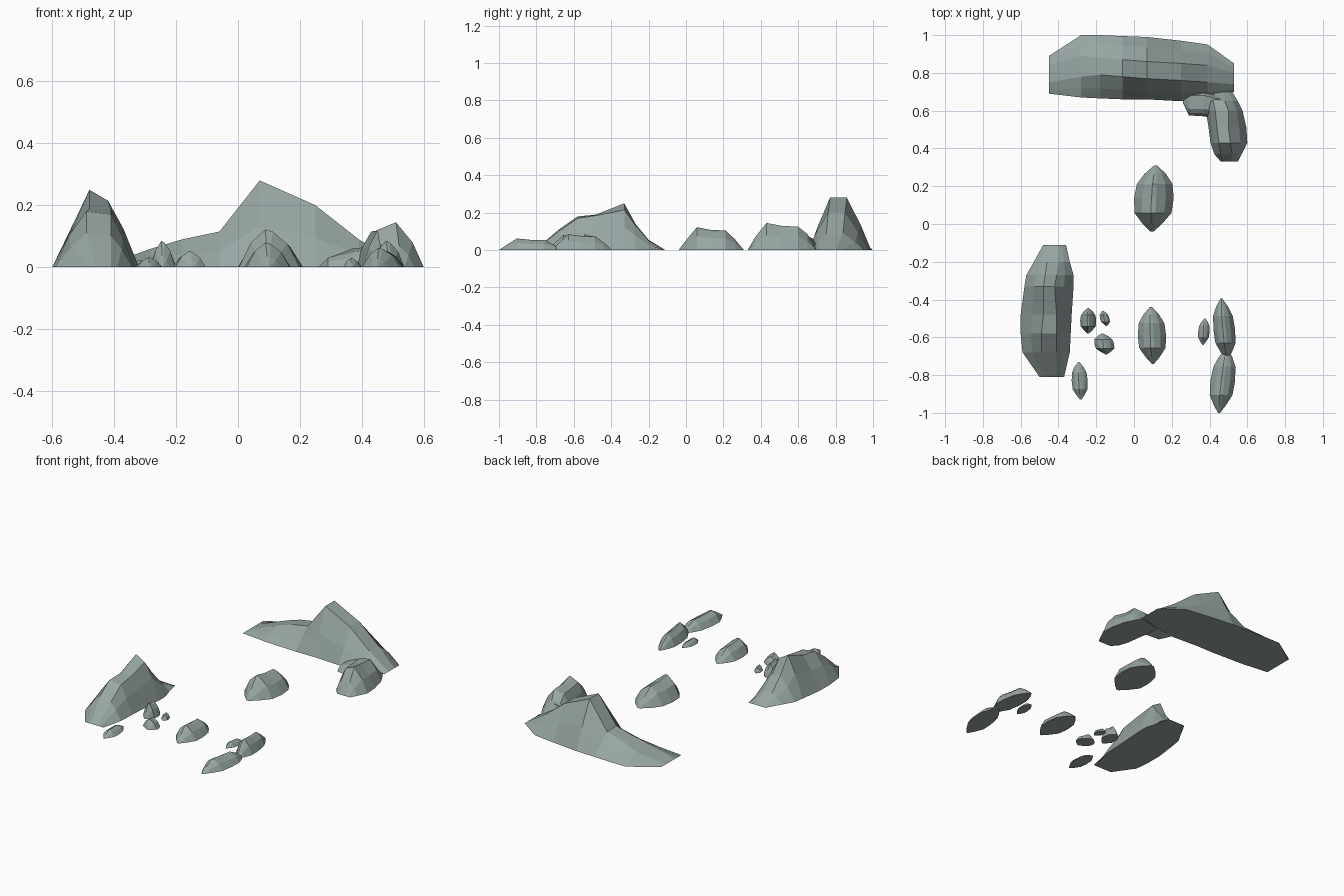
import bpy
import bmesh

default_cube = bpy.data.objects.get("Cube")
if default_cube:
    bpy.data.objects.remove(default_cube, do_unlink=True)

# Single weathered stone colour
stone = bpy.data.materials.new("grey_green_stone")
stone.use_nodes = True
stone_colour = (0.31, 0.38, 0.365, 1)
stone.diffuse_color = stone_colour
shader = stone.node_tree.nodes["Principled BSDF"]
shader.inputs["Base Color"].default_value = stone_colour
shader.inputs["Roughness"].default_value = 0.9


def mix(start, end, factor):
    return start + (end - start) * factor


def loft_rock(name, axis, stations, shoulder_in, shoulder_up):
    """Faceted ridge lofted along an axis.

    Station: position, base low, crest low, crest high, base high,
    height of the low crest, height of the high crest.
    """
    bm = bmesh.new()
    rings = []
    for along, base_a, crest_a, crest_b, base_b, height_a, height_b in stations:
        section = [
            (base_a, 0),
            (mix(base_a, crest_a, shoulder_in), height_a * shoulder_up),
            (crest_a, height_a),
            (crest_b, height_b),
            (mix(base_b, crest_b, shoulder_in), height_b * shoulder_up),
            (base_b, 0),
        ]
        ring = []
        for across, height in section:
            point = (along, across, height) if axis == "x" else (across, along, height)
            ring.append(bm.verts.new(point))
        rings.append(ring)

    # Faceted upper skin
    for ring, following in zip(rings, rings[1:]):
        for i in range(len(ring) - 1):
            bm.faces.new((ring[i], ring[i + 1], following[i + 1], following[i]))

    # Flat underside, closed around the base outline
    outline = [ring[0] for ring in rings]
    outline += rings[-1][1:-1]
    outline += [ring[-1] for ring in reversed(rings)]
    outline += rings[0][-2:0:-1]
    bm.faces.new(outline)
    bmesh.ops.recalc_face_normals(bm, faces=bm.faces)

    mesh = bpy.data.meshes.new(name)
    bm.to_mesh(mesh)
    bm.free()
    mesh.materials.append(stone)
    rock = bpy.data.objects.new(name, mesh)
    bpy.context.collection.objects.link(rock)
    return rock


# Outline and height profile shared by the small rocks:
# fraction of length, fraction of half width, fraction of height
SMALL_PROFILE = [
    (0, 0.08, 0), (0.12, 0.5, 0.45), (0.28, 0.93, 1),
    (0.5, 1, 0.88), (0.72, 0.9, 0.86), (0.87, 0.55, 0.45), (1, 0.08, 0),
]


def small_rock(name, left, right, front, back, height, lean=0):
    centre = (left + right) / 2
    half = (right - left) / 2
    stations = []
    for length, width, rise in SMALL_PROFILE:
        middle = centre + lean * (length - 0.5)
        reach = half * width
        crest = reach * 0.12
        stations.append((
            mix(front, back, length), middle - reach, middle - crest,
            middle + crest, middle + reach, height * rise, height * rise * 0.94))
    loft_rock(name, "y", stations, 0.45, 0.65)


# Long back ridge with its off-centre peak
loft_rock("back_ridge", "x", [
    (-0.45, 0.69, 0.75, 0.84, 0.89, 0, 0),
    (-0.28, 0.67, 0.78, 0.89, 1.0, 0.06, 0.05),
    (-0.18, 0.665, 0.79, 0.88, 1.0, 0.09, 0.085),
    (-0.06, 0.66, 0.78, 0.87, 0.995, 0.115, 0.11),
    (0.07, 0.66, 0.77, 0.86, 0.99, 0.28, 0.28),
    (0.25, 0.65, 0.76, 0.85, 0.97, 0.2, 0.2),
    (0.39, 0.67, 0.75, 0.84, 0.95, 0.09, 0.09),
    (0.53, 0.7, 0.74, 0.8, 0.85, 0, 0),
], 0.42, 0.47)

# Tall rock on the right side
loft_rock("tall_side_rock", "y", [
    (-0.81, -0.5, -0.46, -0.41, -0.37, 0, 0),
    (-0.68, -0.59, -0.49, -0.41, -0.34, 0.11, 0.1),
    (-0.58, -0.6, -0.49, -0.41, -0.335, 0.18, 0.17),
    (-0.48, -0.6, -0.48, -0.41, -0.33, 0.19, 0.185),
    (-0.33, -0.58, -0.48, -0.42, -0.32, 0.25, 0.215),
    (-0.27, -0.57, -0.47, -0.41, -0.32, 0.14, 0.13),
    (-0.2, -0.53, -0.46, -0.4, -0.34, 0.055, 0.05),
    (-0.11, -0.48, -0.45, -0.4, -0.36, 0, 0),
], 0.5, 0.58)

# Hooked rock at the end of the back ridge
loft_rock("hooked_rock", "y", [
    (0.33, 0.46, 0.48, 0.52, 0.55, 0, 0),
    (0.37, 0.425, 0.46, 0.52, 0.57, 0.065, 0.07),
    (0.43, 0.405, 0.45, 0.51, 0.6, 0.12, 0.145),
    (0.51, 0.395, 0.44, 0.5, 0.595, 0.115, 0.13),
    (0.6, 0.38, 0.43, 0.5, 0.575, 0.115, 0.125),
    (0.65, 0.38, 0.42, 0.48, 0.55, 0.08, 0.085),
    (0.7, 0.4, 0.43, 0.48, 0.52, 0, 0),
], 0.4, 0.55)
loft_rock("hooked_rock_toe", "x", [
    (0.26, 0.64, 0.65, 0.67, 0.69, 0, 0),
    (0.29, 0.575, 0.61, 0.68, 0.7, 0.03, 0.03),
    (0.37, 0.57, 0.61, 0.68, 0.7, 0.05, 0.06),
    (0.46, 0.55, 0.59, 0.66, 0.68, 0.06, 0.07),
], 0.4, 0.6)

# Scattered small rocks
small_rock("centre_rock", 0.0, 0.21, -0.04, 0.31, 0.122, 0.02)
small_rock("front_centre_rock", 0.02, 0.17, -0.74, -0.44, 0.08, -0.01)
small_rock("pebble_tall", -0.285, -0.2, -0.58, -0.445, 0.085)
small_rock("pebble_tiny", -0.18, -0.13, -0.54, -0.46, 0.03, -0.02)
small_rock("pebble_round", -0.21, -0.105, -0.69, -0.58, 0.052, -0.02)
small_rock("pebble_front", -0.33, -0.245, -0.93, -0.73, 0.032, -0.01)
small_rock("pebble_left", 0.34, 0.4, -0.64, -0.5, 0.03, 0.01)
small_rock("left_rock_back", 0.42, 0.535, -0.72, -0.395, 0.085, -0.03)
small_rock("left_rock_front", 0.405, 0.535, -1.0, -0.66, 0.062, 0.04)
